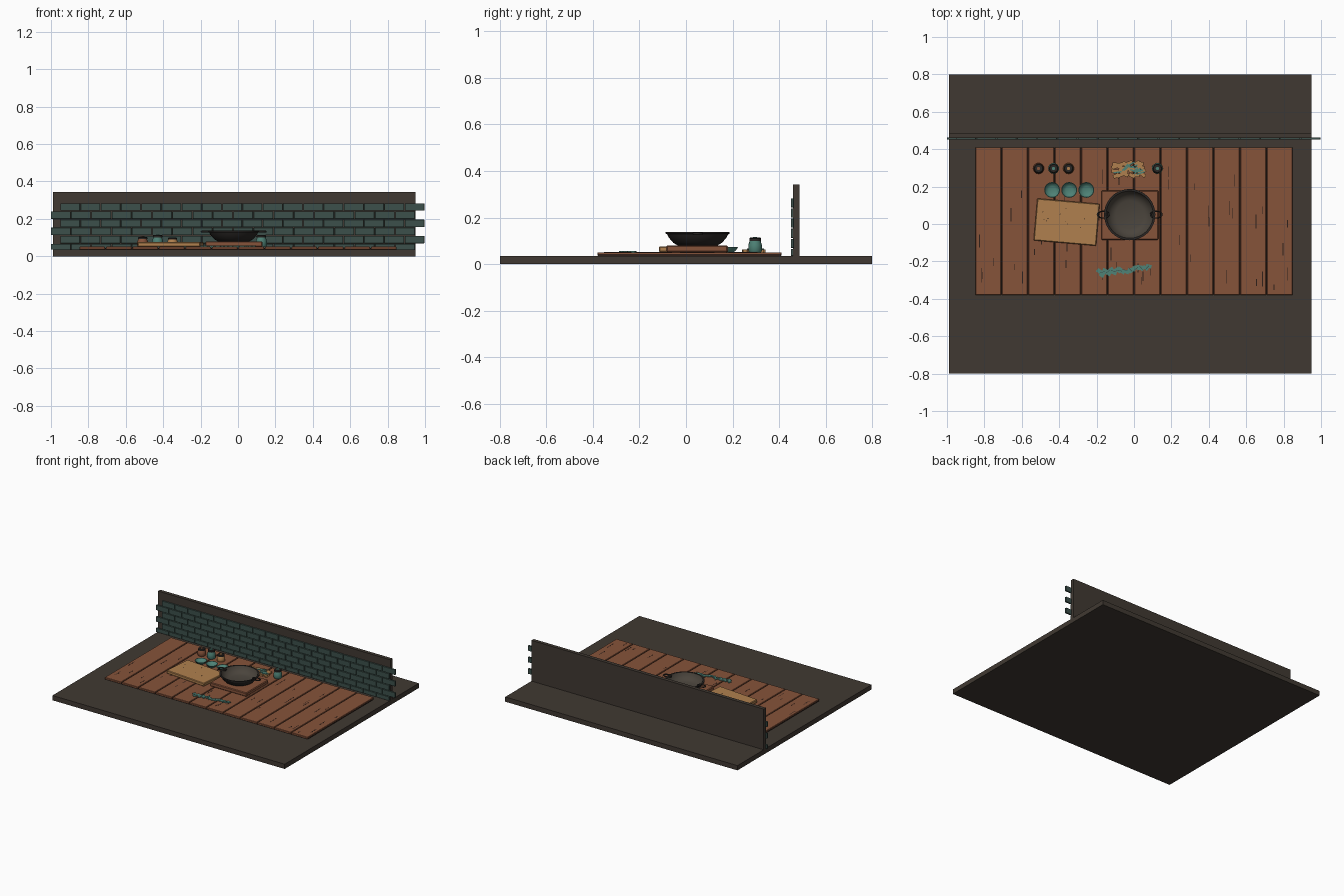
import bpy, bmesh, math, random
from mathutils import Matrix, Vector

if "Cube" in bpy.data.objects:
    bpy.data.objects.remove(bpy.data.objects["Cube"])
random.seed(4)
uni = random.uniform


def material(name, r, g, b):
    lin = [(c / 255 / 12.92) if c < 11 else ((c / 255 + 0.055) / 1.055) ** 2.4 for c in (r, g, b)] + [1]
    m = bpy.data.materials.new(name)
    m.use_nodes = True
    m.diffuse_color = lin
    m.node_tree.nodes["Principled BSDF"].inputs["Base Color"].default_value = lin
    return m


STONE = material("dark stone", 64, 57, 50)
TILE = material("deep teal tile", 60, 80, 75)
WOOD = material("red brown wood", 134, 83, 58)
GROOVE = material("dark groove", 46, 32, 26)
TAN = material("tan wood", 176, 128, 78)
TEAL = material("teal glaze", 78, 130, 118)
IRON = material("black iron", 42, 39, 37)
PAN = material("worn iron", 74, 68, 60)


def finish(bm, name, mats):
    mesh = bpy.data.meshes.new(name)
    bmesh.ops.recalc_face_normals(bm, faces=bm.faces[:])
    bm.to_mesh(mesh)
    bm.free()
    for m in mats:
        mesh.materials.append(m)
    ob = bpy.data.objects.new(name, mesh)
    bpy.context.collection.objects.link(ob)
    return ob


def boxes(name, items, mat, bevel=0):
    """One object made of boxes, each (centre, size, turn in degrees)."""
    bm = bmesh.new()
    for centre, size, turn in items:
        m = Matrix.Translation(centre) @ Matrix.Rotation(math.radians(turn), 4, "Z")
        bmesh.ops.create_cube(bm, size=1, matrix=m @ Matrix.Diagonal((*size, 1)))
    ob = finish(bm, name, [mat])
    if bevel:
        mod = ob.modifiers.new("soft edges", "BEVEL")
        mod.width, mod.segments = bevel, 1
    return ob


def span(x0, x1, y0, y1, z0, z1):
    return ((x0 + x1) / 2, (y0 + y1) / 2, (z0 + z1) / 2), (x1 - x0, y1 - y0, z1 - z0), 0


def lathe(name, place, profile, mats, split=None, steps=32):
    """Spin (radius, height) points; faces from segment `split` on use the second material."""
    bm = bmesh.new()
    rings = []
    for r, z in profile:
        if r == 0:
            rings.append([bm.verts.new((0, 0, z))] * steps)
        else:
            rings.append([bm.verts.new((r * math.cos(a), r * math.sin(a), z))
                          for a in (math.tau * i / steps for i in range(steps))])
    for k, (low, high) in enumerate(zip(rings, rings[1:])):
        for i in range(steps):
            j = (i + 1) % steps
            f = bm.faces.new(list(dict.fromkeys((low[i], low[j], high[j], high[i]))))
            f.smooth = True
            f.material_index = int(split is not None and k >= split)
    ob = finish(bm, name, mats)
    ob.location = place
    ob.data.set_sharp_from_angle(angle=math.radians(35))
    return ob


# Floor slab and back wall
boxes("floor_slab", [span(-.99, .95, -.8, .8, 0, .036)], STONE)
boxes("back_wall", [span(-.99, .95, .46, .487, .03, .343)], STONE)

# Running bond wall tiles, alternate rows shifted sideways
tiles = []
pitch, rise = 1.95 / 18, .0435
for row in range(6):
    left = -1 if row % 2 == 0 else -.95
    for i in range(18):
        x, z = left + i * pitch, .026 + row * rise
        tiles.append(span(x, x + pitch - .004, .451, .463, max(z, .036), z + rise - .004))
boxes("wall_tiles", tiles, TILE, .001)

# Plank mat with dark gaps and grain marks
boxes("plank_backing", [span(-.848, .848, -.378, .408, .036, .043)], GROOVE)
width = 1.7 / 12
planks = [span(-.85 + i * width + .003, -.85 + (i + 1) * width - .003, -.38, .41, .037, .051)
          for i in range(12)]
boxes("planks", planks, WOOD, .002)
grain = []
for i in range(12):
    for k in range(4):
        x = -.85 + (i + uni(.12, .88)) * width
        grain.append(((x, uni(-.34, .28), .051), (uni(.002, .005), uni(.03, .08), .001), 0))
boxes("grain_marks", grain, GROOVE)

# Cutting board with knife nicks, and the pan's trivet
board = Vector((-.36, .01, .064))
boxes("cutting_board", [(board, (.335, .225, .024), -5)], TAN, .004)
boxes("board_nicks", [(board + Vector((uni(-.13, .13), uni(-.08, .08), .012)), (.005, .004, .001), uni(0, 90))
                      for k in range(10)], GROOVE)
boxes("trivet", [span(-.175, .13, -.085, .18, .051, .08)], WOOD, .005)

# Wide iron pan with loop handles
pan = Vector((-.023, .05, 0))
lathe("pan", pan, [(0, .08), (.085, .08), (.105, .092), (.123, .113), (.131, .128), (.137, .131),
                   (.137, .138), (.126, .138), (.118, .117), (.098, .096), (.075, .088), (0, .087)],
      [IRON, PAN], 7, 40)
for side, label in ((1, "left"), (-1, "right")):
    bpy.ops.mesh.primitive_torus_add(major_segments=20, minor_segments=8, major_radius=.028,
                                     minor_radius=.005, location=pan + Vector((side * .142, 0, .132)))
    handle = bpy.context.object
    handle.name = "pan_handle_" + label
    handle.scale = (1.05, .65, 1)
    handle.data.materials.append(IRON)
    bpy.ops.object.shade_smooth()

# Three small bowls
for i in range(3):
    lathe(f"bowl_{i + 1}", (-.438 + i * .0915, .182, .051),
          [(0, 0), (.022, 0), (.032, .007), (.042, .023), (.039, .023), (.029, .01), (.018, .005), (0, .005)],
          [TEAL], steps=24)

# Spice jars with dark lids and a coloured knob
for i, (x, h, mat) in enumerate(((-.51, .052, WOOD), (-.43, .064, TEAL), (-.35, .048, TAN), (.125, .062, TEAL))):
    spot = Vector((x, .297, .051))
    lathe(f"jar_{i + 1}", spot, [(0, 0), (.025, 0), (.029, .006), (.029, h * .5), (.023, h * .8), (0, h * .8)],
          [mat], steps=20)
    lathe(f"jar_lid_{i + 1}", spot, [(0, h * .78), (.025, h * .78), (.025, h * .94), (.021, h), (0, h)],
          [IRON], steps=20)
    lathe(f"jar_knob_{i + 1}", spot, [(.009, h - .001), (.009, h + .002), (0, h + .002)], [mat], steps=12)

# Heap of tan chips with chopped greens on top
chips = [((-.1 + .028 * (k % 6) + uni(-.008, .008), .262 + .02 * (k // 6) + uni(-.005, .005), .057),
          (.034, .02, .012), uni(-35, 35)) for k in range(24)]
boxes("tan_chips", chips, TAN)
boxes("chip_greens", [((uni(-.09, .04), uni(.265, .325), .0645), (.045, .008, .005), uni(-40, 50))
                      for k in range(11)], TEAL)

# Row of chopped greens across the front
boxes("front_greens", [((-.185 + k * .0155, -.262 + k * .0017 + uni(-.01, .01), .0535),
                        (.03, uni(.016, .026), .006), uni(-60, 60)) for k in range(18)], TEAL)
boxes("front_green_stems", [((-.17 + k * .03, -.258 + k * .003, .057), (.03, .003, .001), uni(-50, 50))
                            for k in range(9)], TILE)
